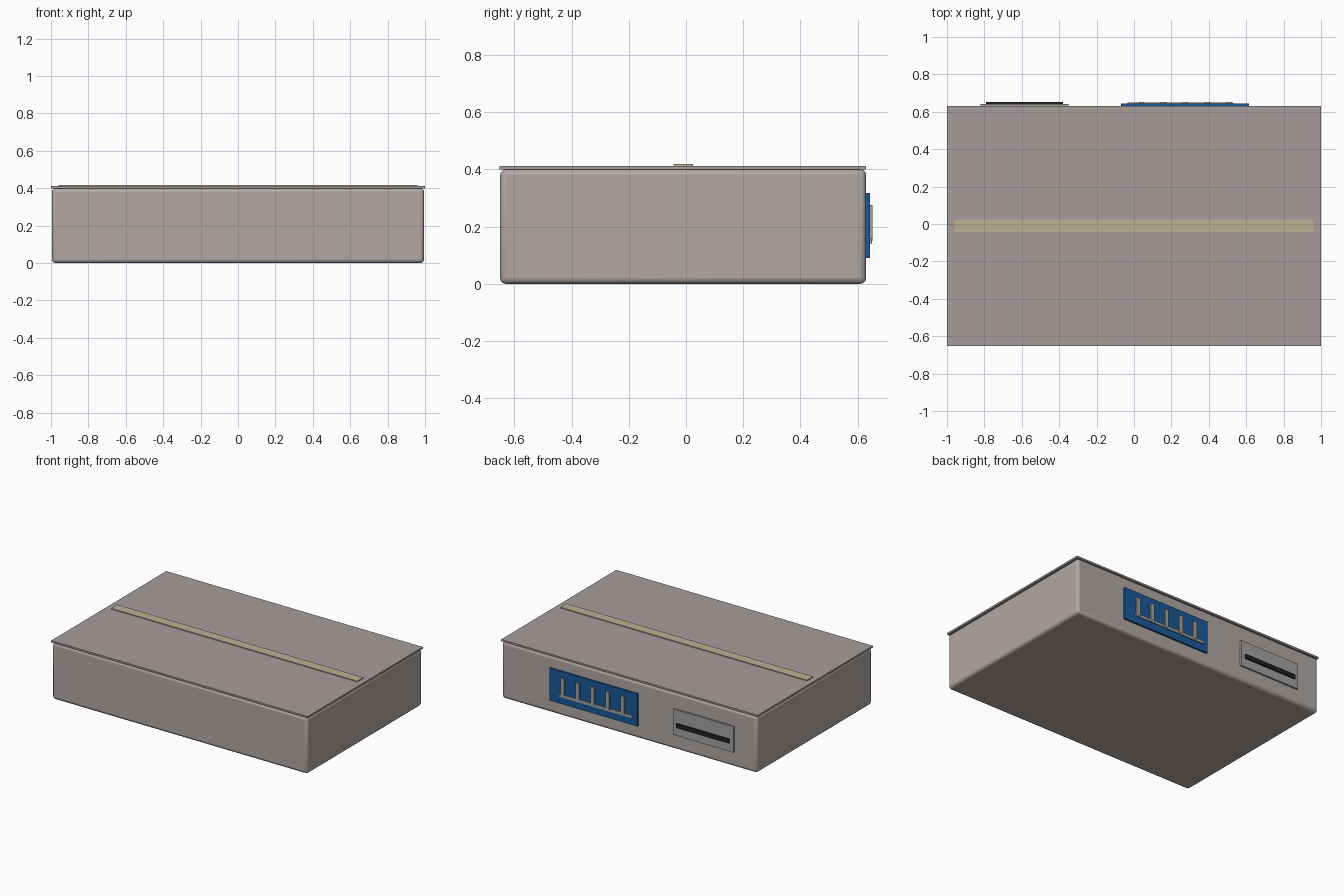
import bpy

if "Cube" in bpy.data.objects:
    bpy.data.objects.remove(bpy.data.objects["Cube"])


def material(name, color):
    m = bpy.data.materials.new(name)
    m.diffuse_color = (*color, 1)
    m.use_nodes = True
    m.node_tree.nodes["Principled BSDF"].inputs["Base Color"].default_value = m.diffuse_color
    return m


def box(name, x, y, z, mat=None, bevel=0, segments=1):
    """Box spanning the given (min, max) ranges."""
    bpy.ops.mesh.primitive_cube_add(size=1, location=[(a + b) / 2 for a, b in (x, y, z)])
    ob = bpy.context.object
    ob.name = name
    ob.scale = [b - a for a, b in (x, y, z)]
    bpy.ops.object.transform_apply(location=False, rotation=False, scale=True)
    if mat:
        ob.data.materials.append(mat)
    if bevel:
        mod = ob.modifiers.new("Rounded edges", 'BEVEL')
        mod.width = bevel
        mod.segments = segments
        bpy.ops.object.shade_smooth_by_angle()
    return ob


card = material("card", (0.44, 0.39, 0.37))
lid_mat = material("lid card", (0.38, 0.34, 0.33))
tape_mat = material("tape", (0.50, 0.44, 0.29))
blue = material("blue", (0.01, 0.10, 0.32))
grey = material("label grey", (0.36, 0.36, 0.36))
dark = material("dark", (0.015, 0.015, 0.018))

# Carton body, thin lid and sealing tape
box("carton_body", (-0.995, 0.995), (-0.65, 0.63), (0, 0.4), card, 0.02, 3)
box("carton_lid", (-1, 1), (-0.652, 0.63), (0.4, 0.412), lid_mat)
box("sealing_tape", (-0.96, 0.96), (-0.043, 0.025), (0.411, 0.418), tape_mat)

# Blue panel on the back with a comb-shaped emblem
box("blue_panel", (-0.07, 0.615), (0.628, 0.643), (0.09, 0.318), blue)
box("comb_base", (-0.035, 0.53), (0.64, 0.65), (0.14, 0.16), grey)
for i in range(5):
    cx = 0.04 + 0.117 * i
    box(f"comb_tooth_{i + 1}", (cx - 0.014, cx + 0.014), (0.64, 0.652), (0.15, 0.276), grey)

# Grey label with a dark stripe
box("grey_label", (-0.82, -0.35), (0.628, 0.642), (0.105, 0.288), grey)
box("label_stripe", (-0.79, -0.38), (0.64, 0.652), (0.165, 0.195), dark)
